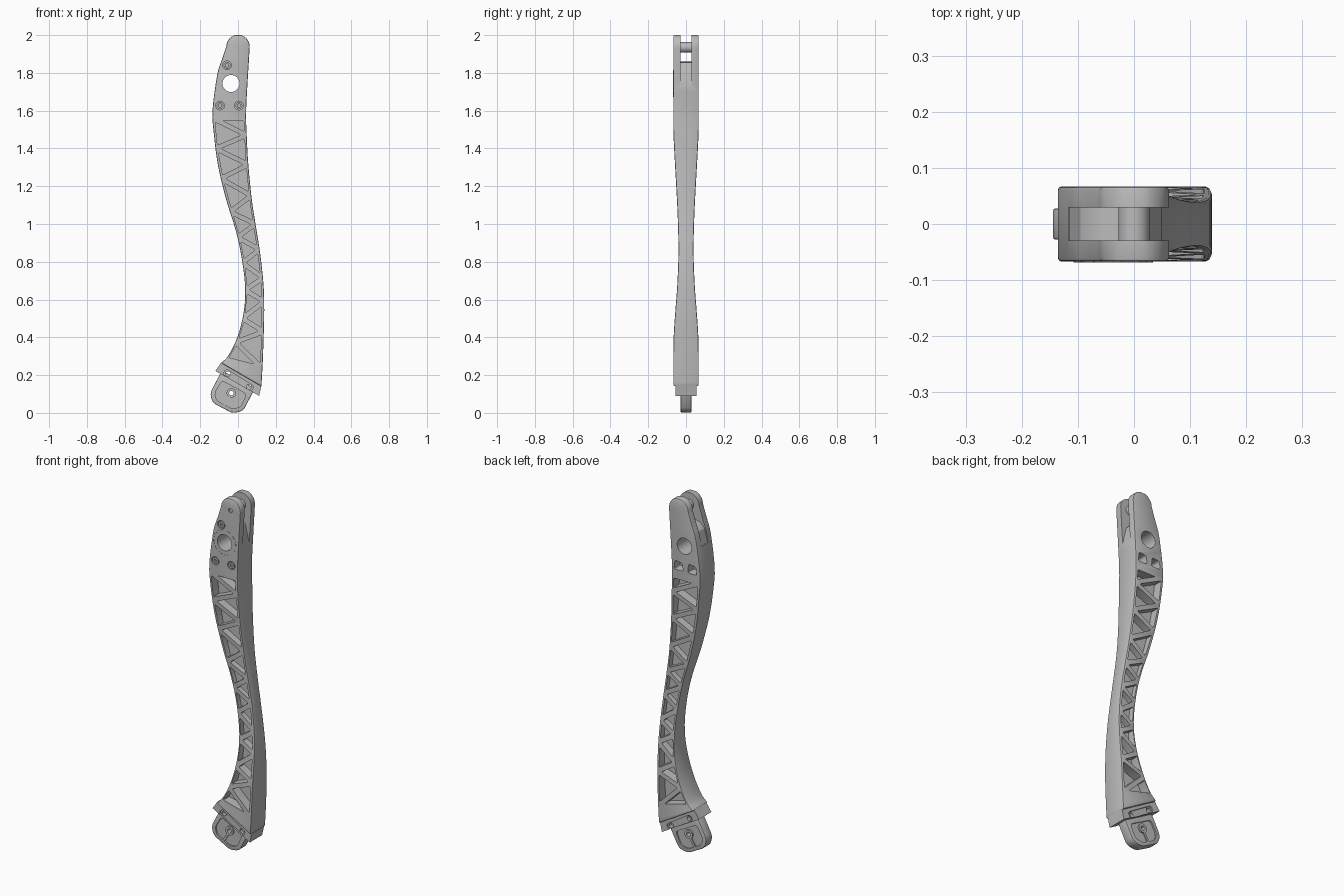
import bpy, bmesh, math
from mathutils import Vector

old = bpy.data.objects.get("Cube")
if old:
    bpy.data.objects.remove(old, do_unlink=True)

metal = bpy.data.materials.new("grey_metal")
metal.use_nodes = True
grey = (0.5, 0.5, 0.5, 1)
metal.diffuse_color = grey
metal.node_tree.nodes["Principled BSDF"].inputs["Base Color"].default_value = grey


def make_object(name, bm):
    bmesh.ops.recalc_face_normals(bm, faces=bm.faces[:])
    mesh = bpy.data.meshes.new(name)
    bm.to_mesh(mesh)
    bm.free()
    mesh.materials.append(metal)
    obj = bpy.data.objects.new(name, mesh)
    bpy.context.collection.objects.link(obj)
    return obj


def add_prism(bm, points, y0, y1, corner=0):
    """Extrude an x-z outline along y, optionally rounding its corners."""
    part = bmesh.new()
    face = part.faces.new([part.verts.new((x, y0, z)) for x, z in points])
    if corner:
        bmesh.ops.bevel(part, geom=part.verts[:], offset=corner, segments=3,
                        profile=0.5, affect='VERTICES')
    out = bmesh.ops.extrude_face_region(part, geom=part.faces[:])
    moved = [v for v in out["geom"] if isinstance(v, bmesh.types.BMVert)]
    bmesh.ops.translate(part, verts=moved, vec=(0, y1 - y0, 0))
    bmesh.ops.recalc_face_normals(part, faces=part.faces[:])
    temp = bpy.data.meshes.new("temp")
    part.to_mesh(temp)
    part.free()
    bm.from_mesh(temp)
    bpy.data.meshes.remove(temp)


def circle(centre, radius, sides=32):
    return [(centre[0] + radius * math.cos(math.tau * i / sides),
             centre[1] + radius * math.sin(math.tau * i / sides)) for i in range(sides)]


def prisms(name, specs):
    bm = bmesh.new()
    for spec in specs:
        add_prism(bm, *spec)
    return make_object(name, bm)


def apply(obj, modifier):
    bpy.context.view_layer.objects.active = obj
    bpy.ops.object.modifier_apply(modifier=modifier.name)


def cut(obj, specs):
    cutter = prisms("cutter", specs)
    cutter.hide_render = True
    mod = obj.modifiers.new("cut", 'BOOLEAN')
    mod.operation = 'DIFFERENCE'
    mod.solver = 'EXACT'
    mod.object = cutter
    apply(obj, mod)
    bpy.data.objects.remove(cutter, do_unlink=True)


def soften(obj, width, segments=2):
    mod = obj.modifiers.new("bevel", 'BEVEL')
    mod.width = width
    mod.segments = segments
    mod.limit_method = 'ANGLE'
    mod.angle_limit = math.radians(40)
    apply(obj, mod)


def smooth(obj):
    bpy.ops.object.select_all(action='DESELECT')
    obj.select_set(True)
    bpy.context.view_layer.objects.active = obj
    bpy.ops.object.shade_smooth_by_angle(angle=math.radians(30))


# Curved arm: left edge x, z; right edge x, z; half thickness
stations = [Vector(s) for s in (
    (-.062, 1.94, .062, 1.94, .067), (-.085, 1.87, .058, 1.87, .067),
    (-.11, 1.79, .053, 1.79, .067), (-.135, 1.6, .043, 1.6, .067),
    (-.127, 1.47, .046, 1.47, .066), (-.106, 1.31, .055, 1.31, .058),
    (-.063, 1.13, .073, 1.13, .048), (-.016, .98, .096, .98, .042),
    (.016, .84, .118, .84, .04), (.037, .68, .135, .68, .046),
    (.032, .545, .139, .545, .056), (0, .41, .136, .41, .065),
    (-.05, .305, .131, .27, .067), (-.09, .265, .124, .14, .067))]

rows = []
for angle in (75, 60, 45, 30, 15):
    a = math.radians(angle)
    w, z = .062 * math.cos(a), 1.94 + .062 * math.sin(a)
    rows.append(Vector((-w, z, w, z, .067)))
for i in range(len(stations) - 1):
    p0, p1 = stations[max(i - 1, 0)], stations[i]
    p2, p3 = stations[i + 1], stations[min(i + 2, len(stations) - 1)]
    for k in range(4):
        t = k / 4
        rows.append(.5 * (2 * p1 + (p2 - p0) * t + (2 * p0 - 5 * p1 + 4 * p2 - p3) * t * t
                          + (3 * p1 - p0 - 3 * p2 + p3) * t ** 3))
rows.append(stations[-1])

bm = bmesh.new()
rings = [[bm.verts.new(c) for c in ((r[0], -r[4], r[1]), (r[2], -r[4], r[3]),
                                    (r[2], r[4], r[3]), (r[0], r[4], r[1]))] for r in rows]
for a, b in zip(rings, rings[1:]):
    for i in range(4):
        j = (i + 1) % 4
        bm.faces.new((a[i], a[j], b[j], b[i]))
bm.faces.new(rings[0])
bm.faces.new(rings[-1])
arm = make_object("curved_arm", bm)
soften(arm, .009)


# Triangular lightening pockets between zigzag struts
def edge_point(side, z):
    k = 0 if side == "L" else 2
    for a, b in zip(rows, rows[1:]):
        if a[k + 1] >= z >= b[k + 1]:
            t = (a[k + 1] - z) / (a[k + 1] - b[k + 1])
            return Vector((a[k] + (b[k] - a[k]) * t, z))


right = (1.56, 1.47, 1.315, 1.15, 1.0, .865, .715, .59, .43, .235)
left = (1.56, 1.4, 1.24, 1.065, .93, .795, .65, .5, .375, .285)
nodes = []
for zr, zl in zip(right, left):
    nodes += [edge_point("R", zr), edge_point("L", zl)]


def inset(tri, gap):
    a, b, c = tri
    la, lb, lc = (b - c).length, (c - a).length, (a - b).length
    total = la + lb + lc
    middle = (a * la + b * lb + c * lc) / total
    radius = abs((b - a).cross(c - a)) / total
    return [middle + (p - middle) * (1 - gap / radius) for p in tri]


web = .014
pockets = []
for tri in zip(nodes, nodes[1:], nodes[2:]):
    outline = inset(tri, .0125)
    pockets += [(outline, -.2, -web, .007), (outline, web, .2, .007)]
cut(arm, pockets)

# Fork slot, pivot bore, screw counterbores and small rear pockets
bore = (-.037, 1.744)
pin = (0, 1.935)
screws = [(-.058, 1.84), (-.095, 1.627), (.005, 1.627)]
slot = [(-.3, 2.2), (-.3, 1.75), (-.115, 1.75), (-.095, 1.825), (-.07, 1.85), (-.037, 1.86),
        (0, 1.855), (.025, 1.83), (.05, 1.73), (.3, 1.73), (.3, 2.2)]
cut(arm, [(slot, -.029, .029)])
cut(arm, [(circle(bore, .045, 48), -.2, .2)])
cut(arm, [(circle(c, .023), -.2, -.057) for c in screws]
    + [(circle(pin, .012), -.2, -.06)]
    + [([(x - .03, 1.6), (x + .028, 1.6), (x + .022, 1.65), (x - .022, 1.645)], web, .2, .008)
       for x in (-.085, 0)])
smooth(arm)

# Fork pin and screw heads with hexagonal sockets
fork_pin = prisms("fork_pin", [(circle(pin, .028), -.04, .04)])
smooth(fork_pin)
for i, c in enumerate(screws):
    head = prisms("screw_head_%d" % (i + 1), [(circle(c, .018), -.066, -.05)])
    cut(head, [(circle(c, .009, 6), -.2, -.058)])
    smooth(head)

# Thin ring of arc marks around the pivot bore
marks = []
for i in range(12):
    arc = [math.tau * (i + s * .2) / 12 for s in range(4)]
    outline = [(bore[0] + r * math.cos(a), bore[1] + r * math.sin(a))
               for r, order in ((.071, arc), (.067, arc[::-1])) for a in order]
    marks.append((outline, -.0685, -.066))
prisms("bore_marks", marks)

# Slanted end plate with two through holes in a shallow channel
plate = prisms("end_plate", [([(-.088, .268), (.124, .144), (.112, .09), (-.12, .222)],
                              -.055, .055)])
plate_holes = [Vector((-.053, .207)), Vector((.058, .138))]
along = (plate_holes[1] - plate_holes[0]).normalized()
across = Vector((-along.y, along.x)) * .017
ends = [plate_holes[0] - along * .022, plate_holes[1] + along * .022]
channel = [ends[0] - across, ends[1] - across, ends[1] + across, ends[0] + across]
cut(plate, [(channel, -.2, -.047, .012), (channel, .047, .2, .012)])
cut(plate, [(circle(c, .013), -.2, .2) for c in plate_holes])
smooth(plate)

# Rounded foot with a recessed face, hub and hub hole
foot_outline = [Vector(p) for p in ((-.085, .225), (-.148, .105), (-.136, .055),
                                    (-.03, -.002), (.027, .01), (.09, .13))]
foot = prisms("foot", [(foot_outline, -.028, .028, .02)])
soften(foot, .005)
hub = Vector((-.035, .105))
recess = [hub + (p - hub) * .78 for p in foot_outline]
recess[0], recess[-1] = Vector((-.085, .17)), Vector((.045, .1))
cut(foot, [(recess, -.2, -.02, .014), (recess, .02, .2, .014)])
cut(foot, [(circle(hub, .012), -.2, .2)])
smooth(foot)

hub_ring = prisms("foot_hub", [(circle(hub, .025), -.028, .028)])
cut(hub_ring, [(circle(hub, .012), -.2, .2)])
smooth(hub_ring)
# Short rib from the hub to the foot's lower edge
rib_dir = Vector((-.5, -.866))
rib_side = Vector((.866, -.5)) * .006
a, b = hub + rib_dir * .023, hub + rib_dir * .075
prisms("foot_rib", [([a - rib_side, b - rib_side, b + rib_side, a + rib_side], -.026, .026)])
